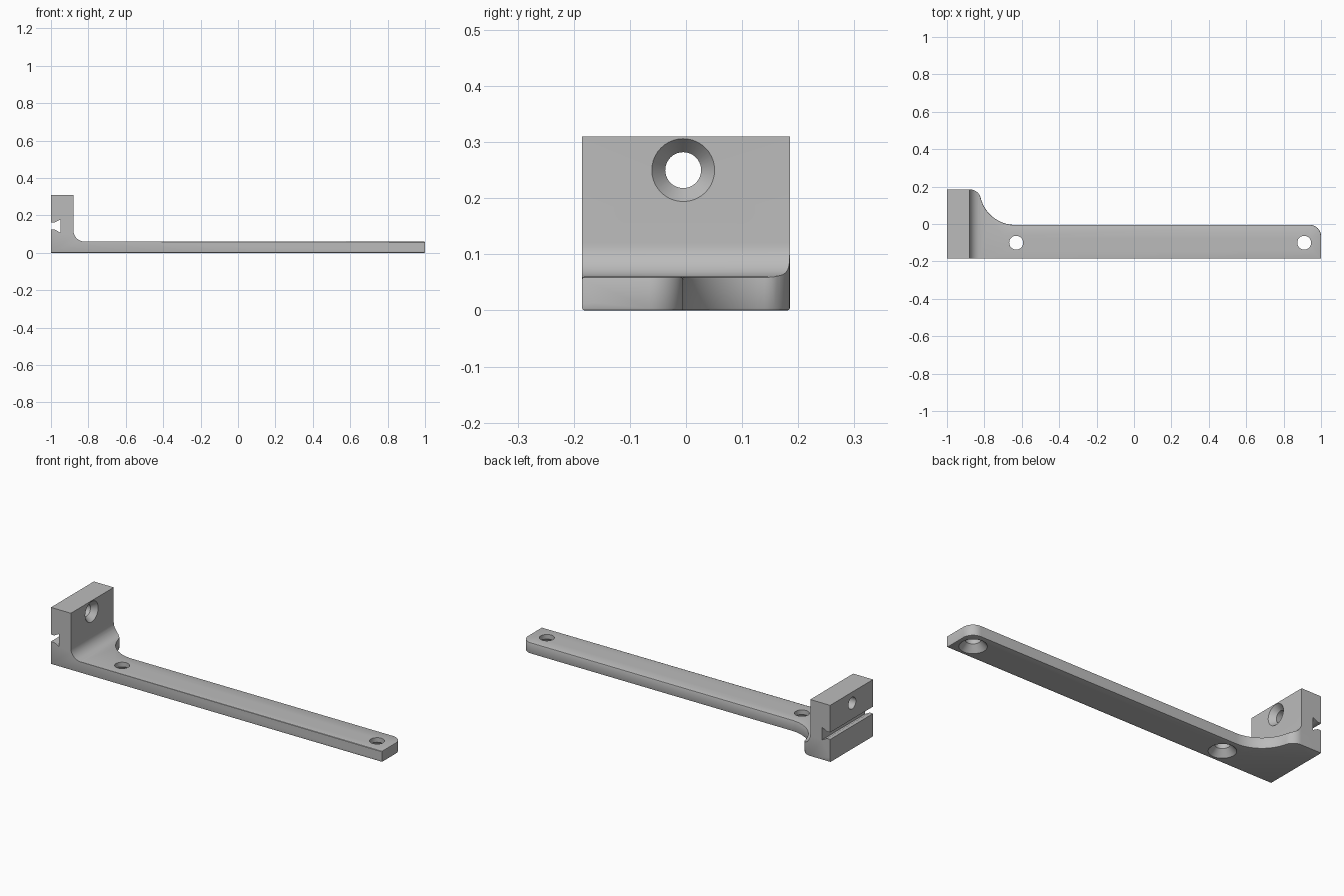
import bpy, bmesh
from math import pi, cos, sin, asin
from mathutils import Vector, Matrix

cube = bpy.data.objects.get("Cube")
if cube:
    bpy.data.objects.remove(cube, do_unlink=True)

grey = bpy.data.materials.new("light grey")
grey.use_nodes = True
grey.diffuse_color = (0.5, 0.5, 0.5, 1)
grey.node_tree.nodes["Principled BSDF"].inputs["Base Color"].default_value = (0.5, 0.5, 0.5, 1)

ARM = 0.06      # arm thickness
HALF = 0.185    # half width of the block


def arc(cx, cy, r, a0, a1, n=12):
    return [(cx + r * cos(a0 + (a1 - a0) * i / n),
             cy + r * sin(a0 + (a1 - a0) * i / n)) for i in range(n + 1)]


def make_object(name, bm):
    bmesh.ops.recalc_face_normals(bm, faces=bm.faces)
    mesh = bpy.data.meshes.new(name)
    bm.to_mesh(mesh)
    bm.free()
    mesh.materials.append(grey)
    ob = bpy.data.objects.new(name, mesh)
    bpy.context.collection.objects.link(ob)
    return ob


def extrude(name, points, place, offset):
    bm = bmesh.new()
    face = bm.faces.new([bm.verts.new(place(*p)) for p in points])
    new = bmesh.ops.extrude_face_region(bm, geom=[face])["geom"]
    bmesh.ops.translate(bm, vec=offset,
                        verts=[v for v in new if isinstance(v, bmesh.types.BMVert)])
    return make_object(name, bm)


def boolean(target, tool, operation):
    tool.hide_render = True
    mod = target.modifiers.new(operation.lower(), "BOOLEAN")
    mod.object, mod.operation, mod.solver = tool, operation, "EXACT"
    bpy.context.view_layer.objects.active = target
    bpy.ops.object.modifier_apply(modifier=mod.name)
    bpy.data.objects.remove(tool, do_unlink=True)


# L-shaped side profile with an inner fillet and a dovetail slot
side = [(-1, 0), (1, 0), (1, ARM)]
side += arc(-0.82, ARM + 0.06, 0.06, -pi / 2, -pi)
side += [(-0.88, 0.31), (-1, 0.31), (-1, 0.162), (-0.98, 0.162), (-0.95, 0.178),
         (-0.95, 0.108), (-0.98, 0.124), (-1, 0.124)]
bracket = extrude("bracket", side, lambda x, z: (x, -0.3, z), (0, 0.6, 0))

# Plan outline: rounded arm end and S-curve up to the wide block
big, small = 0.19, 0.06
t = asin(small / (big + small))
plan = [(-1, -HALF), (1, -HALF)]
plan += arc(0.94, -0.065, 0.06, 0, pi / 2)
plan += arc(-0.635, HALF, big, 1.5 * pi, pi + t, 20)
plan += arc(-0.635 - (big + small) * cos(t), HALF - small, small, t, pi / 2)[1:]
plan += [(-1, HALF)]
outline = extrude("outline", plan, lambda x, y: (x, y, -0.1), (0, 0, 0.6))
boolean(bracket, outline, "INTERSECT")

# Softened rims along the bottom and the arm top
bm = bmesh.new()
bm.from_mesh(bracket.data)
bmesh.ops.remove_doubles(bm, verts=bm.verts, dist=0.0002)
rims = []
for e in bm.edges:
    level = [min(abs(v.co.z), abs(v.co.z - ARM)) < 0.0005 for v in e.verts]
    flat = abs(e.verts[0].co.z - e.verts[1].co.z) < 0.0005
    at_back = all(v.co.x < -0.99 for v in e.verts)
    if all(level) and flat and not at_back and e.calc_face_angle(0) > 1:
        rims.append(e)
bmesh.ops.bevel(bm, geom=rims, offset=0.004, segments=2, profile=0.5, affect="EDGES")
bm.to_mesh(bracket.data)
bm.free()


# Countersunk screw holes: a cone and a through cylinder along the inward axis
def screw_hole(origin, inward, wide, narrow, depth, length):
    rings = [(-0.01, wide), (0, wide), (depth, narrow), (length, narrow)]
    turn = Vector((0, 0, 1)).rotation_difference(Vector(inward)).to_matrix().to_4x4()
    bm = bmesh.new()
    loops = [[bm.verts.new((x, y, z)) for x, y in arc(0, 0, r, 0, 2 * pi, 40)[:-1]]
             for z, r in rings]
    for a, b in zip(loops, loops[1:]):
        for i in range(len(a)):
            j = (i + 1) % len(a)
            bm.faces.new((a[i], a[j], b[j], b[i]))
    bm.faces.new(loops[0])
    bm.faces.new(loops[-1])
    bm.transform(Matrix.Translation(origin) @ turn)
    boolean(bracket, make_object("hole_cutter", bm), "DIFFERENCE")


for x in (-0.63, 0.91):
    screw_hole((x, -0.1, 0), (0, 0, 1), 0.068, 0.037, 0.035, 0.1)
screw_hole((-0.88, -0.005, 0.25), (-1, 0, 0), 0.056, 0.032, 0.03, 0.2)

# Smooth shading on the curves only
bpy.ops.object.select_all(action="DESELECT")
bracket.select_set(True)
bpy.context.view_layer.objects.active = bracket
bpy.ops.object.shade_smooth_by_angle(angle=0.5)
